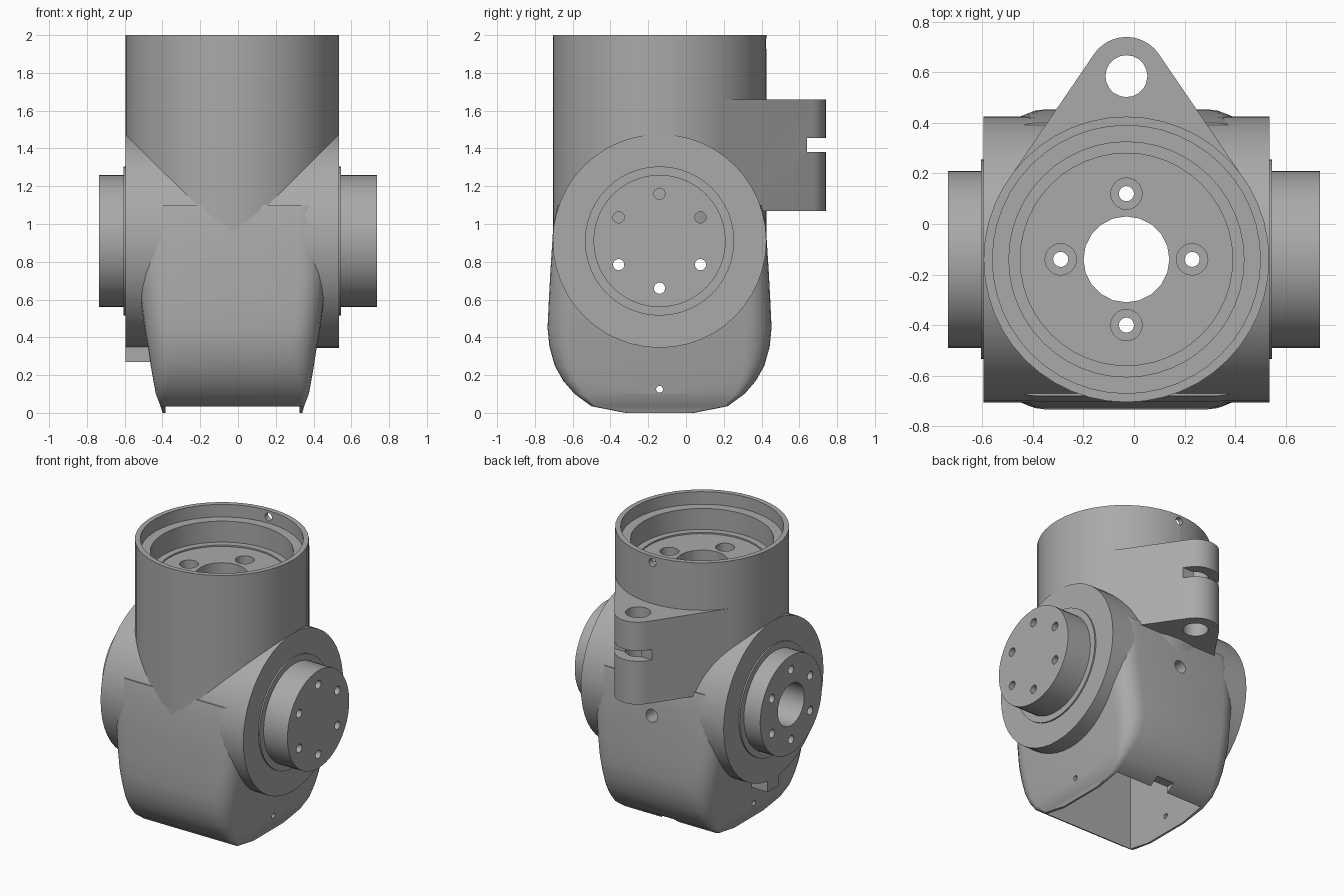
import bpy, bmesh, math
from mathutils import Vector, Matrix

if "Cube" in bpy.data.objects:
    bpy.data.objects.remove(bpy.data.objects["Cube"])

CX, CY, CZ = -0.03, -0.14, 0.91      # joint centre
R = 0.565                            # main tube radius
END = 0.735                          # outer face of the drive hubs

grey = bpy.data.materials.new("machined_grey")
grey.use_nodes = True
grey.diffuse_color = (0.4, 0.4, 0.4, 1)
grey.node_tree.nodes["Principled BSDF"].inputs["Base Color"].default_value = (0.4, 0.4, 0.4, 1)


def make(name, bm):
    bmesh.ops.recalc_face_normals(bm, faces=bm.faces[:])
    mesh = bpy.data.meshes.new(name)
    bm.to_mesh(mesh)
    bm.free()
    mesh.materials.append(grey)
    ob = bpy.data.objects.new(name, mesh)
    bpy.context.collection.objects.link(ob)
    return ob


def rod(name, r, p, q, sides=48):
    """Cylinder of radius r from p to q."""
    p, q = Vector(p), Vector(q)
    axis = q - p
    turn = axis.to_track_quat("Z", "Y").to_matrix().to_4x4()
    bm = bmesh.new()
    bmesh.ops.create_cone(bm, cap_ends=True, segments=sides, radius1=r, radius2=r,
                          depth=axis.length, matrix=Matrix.Translation((p + q) / 2) @ turn)
    return make(name, bm)


def box(name, lo, hi):
    bm = bmesh.new()
    bmesh.ops.create_cube(bm, size=1)
    for v in bm.verts:
        v.co = [l + (c + 0.5) * (h - l) for c, l, h in zip(v.co, lo, hi)]
    return make(name, bm)


def loft(name, rings):
    """Skin a stack of equal-length closed rings and cap both ends."""
    bm = bmesh.new()
    loops = [[bm.verts.new(p) for p in ring] for ring in rings]
    n = len(loops[0])
    for a, b in zip(loops, loops[1:]):
        for i in range(n):
            j = (i + 1) % n
            bm.faces.new((a[i], a[j], b[j], b[i]))
    bm.faces.new(loops[0])
    bm.faces.new(loops[-1])
    return make(name, bm)


def rounded_ring(hx, hy, r, z, steps=6):
    ring = []
    for k, (sx, sy) in enumerate(((1, 1), (-1, 1), (-1, -1), (1, -1))):
        for i in range(steps + 1):
            a = math.pi / 2 * (k + i / steps)
            ring.append((CX + sx * (hx - r) + r * math.cos(a),
                         CY + sy * (hy - r) + r * math.sin(a), z))
    return ring


def cut(ob, cutters):
    for c in cutters:
        mod = ob.modifiers.new("cut", "BOOLEAN")
        mod.operation, mod.solver, mod.object = "DIFFERENCE", "EXACT", c
    dg = bpy.context.evaluated_depsgraph_get()
    mesh = bpy.data.meshes.new_from_object(ob.evaluated_get(dg))
    ob.modifiers.clear()
    ob.data = mesh


# Main solids
barrel = rod("barrel", R, (CX, CY, CZ + 0.02), (CX, CY, 2))
housing = rod("cross_housing", R + 0.0005, (CX - R - 0.001, CY, CZ), (CX + R + 0.001, CY, CZ))

# Lower shell: half width, half depth, corner radius, height
sections = [(0.37, 0.18, 0.015, 0), (0.38, 0.36, 0.02, 0.035), (0.405, 0.45, 0.05, 0.1),
            (0.418, 0.51, 0.08, 0.17), (0.432, 0.555, 0.11, 0.25), (0.447, 0.583, 0.13, 0.35),
            (0.465, 0.593, 0.14, 0.45), (0.485, 0.586, 0.14, 0.6), (0.5, 0.578, 0.14, 0.75),
            (0.5, 0.562, 0.14, 1.0), (0.5, 0.54, 0.14, 1.1)]
shell = loft("lower_shell", [rounded_ring(*s) for s in sections])

# Clamp lug: two lines tangent to the barrel, closed by a round nose
LY, LR = 0.585, 0.155
half = math.acos((R - LR) / (LY - CY))
plan = [(CX + R * math.sin(half) * 0.998, CY + R * math.cos(half) * 0.998)]
for i in range(13):
    a = half - 2 * half * i / 12
    plan.append((CX + LR * math.sin(a), LY + LR * math.cos(a)))
plan.append((2 * CX - plan[0][0], plan[0][1]))
lug = loft("clamp_lug", [[(x, y, z) for x, y in plan] for z in (1.07, 1.66)])

# Drive hubs and their thin seats
hubs, seats = [], []
for side, s in (("left", 1), ("right", -1)):
    face = CX + s * R
    hubs.append(rod(side + "_hub", 0.35, (face - s * 0.03, CY, CZ), (s * END, CY, CZ)))
    seats.append(rod(side + "_hub_seat", 0.395, (face - s * 0.03, CY, CZ), (face + s * 0.011, CY, CZ)))

# Cutters: stepped mouth, bore and inner cavity
mouth = [rod("mouth_cut", r, (CX, CY, z), (CX, CY, 2.1))
         for r, z in ((0.53, 1.91), (0.465, 1.76), (0.42, 1.75))]
bore = [rod("bore_cut", 0.17, (CX, CY, 0.8), (CX, CY, 1.9), 20)]
for k in range(4):
    x = CX + 0.26 * math.cos(k * math.pi / 2)
    y = CY + 0.26 * math.sin(k * math.pi / 2)
    bore.append(rod("screw_cut", 0.03, (x, y, 0.8), (x, y, 1.9), 16))
    mouth.append(rod("counterbore_cut", 0.062, (x, y, 1.69), (x, y, 1.9), 24))
W = 0.355
cavity = [box("cavity_cut", (CX - W, CY - W, -0.1), (CX + W, CY + W, 1.04))]

# Cutters: bolt circle and cable port through the hubs
bolts = []
for k in range(6):
    a = math.radians(30 + 60 * k)
    y, z = CY + 0.25 * math.cos(a), CZ + 0.25 * math.sin(a)
    for s in (1, -1):
        bolts.append(rod("bolt_cut", 0.03, (s * 0.3, y, z), (s * 0.8, y, z), 14))
port = [rod("port_cut", 0.15, (-0.8, CY, CZ), (-0.2, CY, CZ), 32)]

# Cutters: small side holes and the notch in the rear rim
rim_hole = [rod("rim_hole_cut", 0.028, (CX, 0.2, 1.955), (CX, 0.6, 1.955), 16)]
shell_holes = [rod("shell_screw_cut", 0.018, (-0.8, CY, 0.125), (0.8, CY, 0.125), 14),
               box("notch_cut", (CX - 0.07, 0.1, -0.1), (CX + 0.07, 0.6, 0.08))]
vent = [rod("vent_cut", 0.045, (CX, 0.1, 0.86), (CX, 0.7, 0.86), 20)]
lug_cuts = [rod("lug_hole_cut", 0.083, (CX, LY, 1), (CX, LY, 1.8), 20),
            box("lug_slot_cut", (-0.4, 0.64, 1.38), (0.4, 0.9, 1.455))]

cut(barrel, mouth + bore + cavity + rim_hole)
cut(housing, cavity + bore + bolts + port + vent)
cut(shell, cavity + bore + bolts + port + vent + shell_holes)
cut(lug, lug_cuts)
for ob in hubs + seats:
    cut(ob, bolts + port)

# Locating tab under the right flange
tab = box("locating_tab", (-0.595, CY - 0.065, 0.27), (-0.44, CY + 0.065, 0.38))

for c in mouth + bore + cavity + bolts + port + rim_hole + shell_holes + vent + lug_cuts:
    bpy.data.objects.remove(c)

# Smooth shading with crisp edges
bpy.ops.object.select_all(action="DESELECT")
for ob in [barrel, housing, shell, lug, tab] + hubs + seats:
    ob.select_set(True)
bpy.context.view_layer.objects.active = barrel
bpy.ops.object.shade_smooth_by_angle(angle=math.radians(32))
